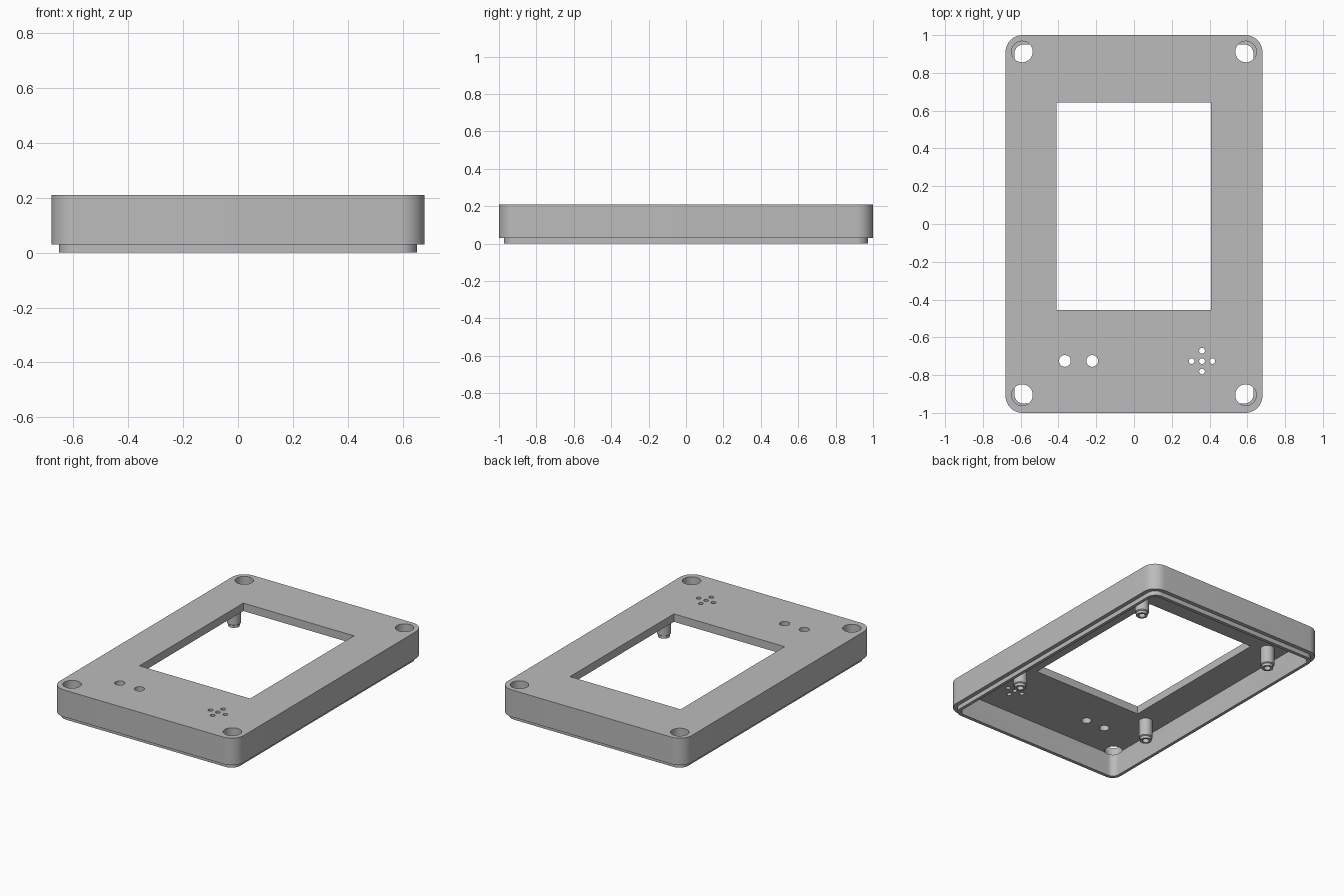
import bpy, bmesh, math

if "Cube" in bpy.data.objects:
    bpy.data.objects.remove(bpy.data.objects["Cube"])

TOP, STEP, CEIL = 0.21, 0.03, 0.157

grey = bpy.data.materials.new("plain_grey")
grey.diffuse_color = (0.5, 0.5, 0.5, 1)
grey.use_nodes = True
grey.node_tree.nodes["Principled BSDF"].inputs["Base Color"].default_value = grey.diffuse_color


def make_object(name, bm):
    bmesh.ops.recalc_face_normals(bm, faces=bm.faces[:])
    mesh = bpy.data.meshes.new(name)
    bm.to_mesh(mesh)
    bm.free()
    obj = bpy.data.objects.new(name, mesh)
    bpy.context.collection.objects.link(obj)
    mesh.materials.append(grey)
    return obj


def rounded_rect(hx, hy, r, z, n=12):
    pts = []
    for q, (sx, sy) in enumerate(((1, 1), (-1, 1), (-1, -1), (1, -1))):
        for i in range(n + 1):
            a = math.pi / 2 * (q + i / n)
            pts.append((sx * (hx - r) + r * math.cos(a),
                        sy * (hy - r) + r * math.sin(a), z))
    return pts


def circle(x, y, r, z, n=32):
    return [(x + r * math.cos(2 * math.pi * i / n),
             y + r * math.sin(2 * math.pi * i / n), z) for i in range(n)]


def loft(bm, rings):
    """Skin a stack of rings and cap both ends."""
    loops = [[bm.verts.new(p) for p in ring] for ring in rings]
    for a, b in zip(loops, loops[1:]):
        for i in range(len(a)):
            j = (i + 1) % len(a)
            bm.faces.new((a[i], a[j], b[j], b[i]))
    bm.faces.new(loops[0])
    bm.faces.new(loops[-1])


def smooth(obj):
    bpy.ops.object.select_all(action='DESELECT')
    obj.select_set(True)
    bpy.context.view_layer.objects.active = obj
    bpy.ops.object.shade_smooth_by_angle(angle=math.radians(30))


# Cover: top plate, outer wall, stepped lip and open cavity underneath
bm = bmesh.new()
loft(bm, [rounded_rect(0.68, 1.0, 0.09, TOP),
          rounded_rect(0.68, 1.0, 0.09, STEP),
          rounded_rect(0.653, 0.973, 0.063, STEP),
          rounded_rect(0.653, 0.973, 0.063, 0),
          rounded_rect(0.632, 0.95, 0.045, 0),
          rounded_rect(0.632, 0.95, 0.045, CEIL)])
cover = make_object("cover", bm)

# Cutter: screen window, corner screw holes, light holes, speaker holes
bm = bmesh.new()
z0, z1 = CEIL - 0.004, TOP + 0.05
loft(bm, [[(x, y, z) for x, y in ((-0.41, -0.455), (0.408, -0.455),
                                  (0.408, 0.642), (-0.41, 0.642))]
          for z in (z0, z1)])
holes = [(sx * 0.592, y, 0.056) for sx in (-1, 1) for y in (-0.905, 0.912)]
holes += [(-0.366, -0.725, 0.031), (-0.221, -0.725, 0.031)]
holes += [(0.36 + dx, -0.726 + dy, 0.015) for dx, dy in
          ((0, 0), (0.055, 0), (-0.055, 0), (0, 0.055), (0, -0.055))]
for x, y, r in holes:
    loft(bm, [circle(x, y, r, z) for z in (z0, z1)])
cutter = make_object("opening_cutter", bm)
cutter.hide_render = True

mod = cover.modifiers.new("openings", 'BOOLEAN')
mod.operation = 'DIFFERENCE'
mod.solver = 'EXACT'
mod.object = cutter
bpy.context.view_layer.objects.active = cover
bpy.ops.object.modifier_apply(modifier=mod.name)
bpy.data.objects.remove(cutter)
smooth(cover)

# Mounting posts: stepped tip with a blind screw hole
for x in (-0.51, 0.51):
    for y in (-0.495, 0.685):
        bm = bmesh.new()
        loft(bm, [circle(x, y, r, z) for r, z in
                  ((0.043, CEIL + 0.005), (0.043, 0.04), (0.036, 0.035),
                   (0.036, 0.018), (0.021, 0.018), (0.021, 0.12))])
        side = "left" if x < 0 else "right"
        end = "front" if y < 0 else "back"
        smooth(make_object(f"mounting_post_{end}_{side}", bm))
